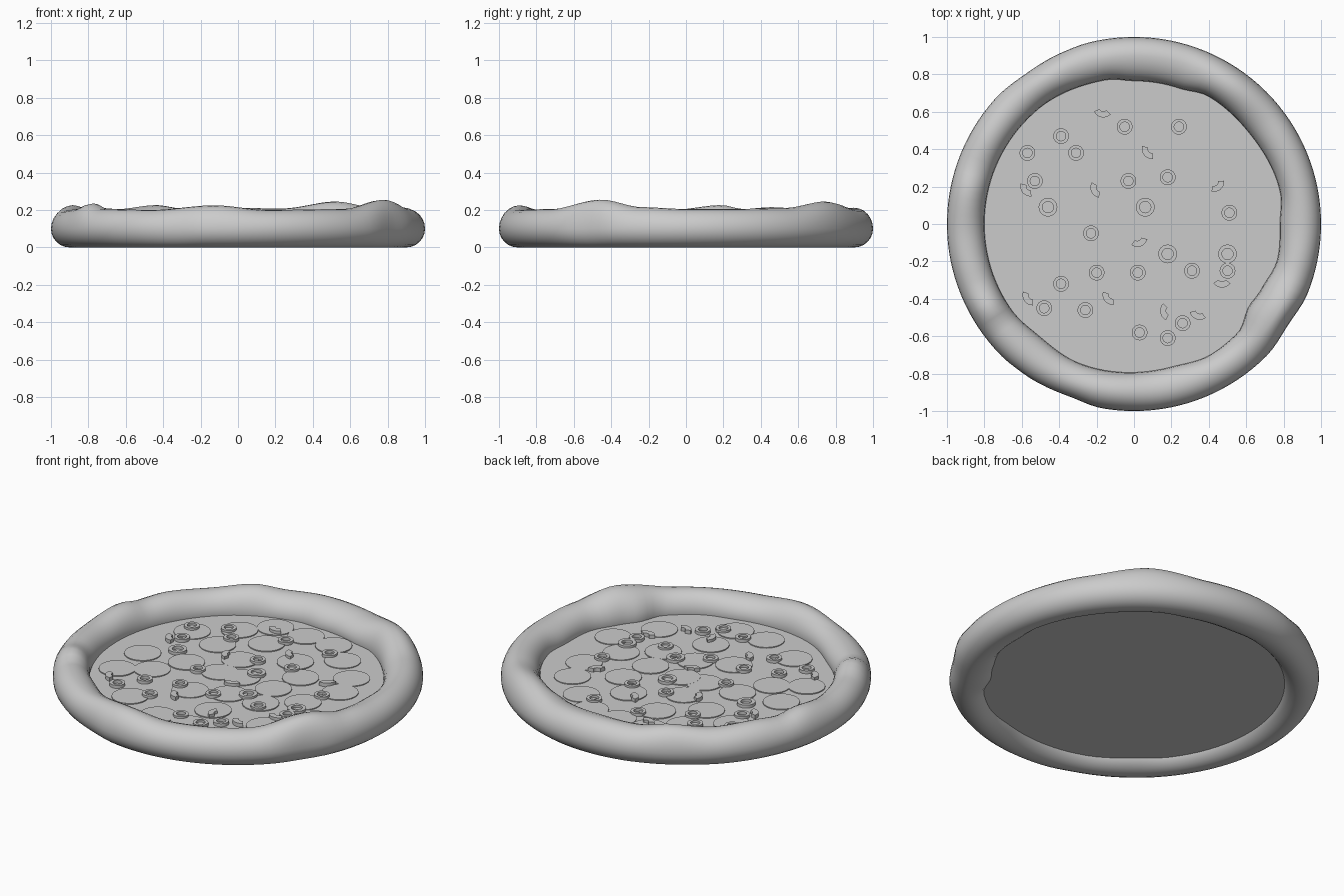
import bpy, bmesh, math

if "Cube" in bpy.data.objects:
    bpy.data.objects.remove(bpy.data.objects["Cube"])

TAU = math.tau

def finish(bm, name):
    bmesh.ops.recalc_face_normals(bm, faces=bm.faces)
    me = bpy.data.meshes.new(name)
    bm.to_mesh(me)
    bm.free()
    ob = bpy.data.objects.new(name, me)
    bpy.context.collection.objects.link(ob)
    bpy.context.view_layer.objects.active = ob
    ob.select_set(True)
    bpy.ops.object.shade_smooth_by_angle(angle=math.radians(40))
    ob.select_set(False)
    return ob

def skin_rings(bm, rings):
    # closed loop of closed cross-sections
    vs = [[bm.verts.new(p) for p in r] for r in rings]
    n, m = len(vs), len(vs[0])
    for i in range(n):
        for j in range(m):
            a, b = vs[i], vs[(i + 1) % n]
            bm.faces.new((a[j], b[j], b[(j + 1) % m], a[(j + 1) % m]))

def periodic(keys, deg):
    # smooth interpolation around the circle
    for k, (a0, v0) in enumerate(keys):
        a1, v1 = keys[(k + 1) % len(keys)]
        span = (a1 - a0) % 360
        d = (deg - a0) % 360
        if d < span:
            t = d / span
            return v0 + (v1 - v0) * t * t * (3 - 2 * t)
    return keys[0][1]

# crust: lumpy hand-rolled ring
inner_r = [(0, .78), (12, .80), (40, .785), (60, .79), (71, .765), (90, .765),
           (101, .785), (130, .80), (180, .80), (215, .80), (230, .785), (248, .80),
           (285, .79), (300, .81), (313, .805), (325, .755), (333, .765), (346, .79)]
top_z = [(0, .205), (15, .205), (35, .21), (55, .245), (75, .208), (95, .212), (108, .205),
         (119, .226), (135, .205), (150, .215), (160, .205), (168, .226), (185, .20),
         (200, .205), (211, .235), (217, .205), (240, .20), (262, .225), (280, .20), (308, .205),
         (330, .255), (345, .215)]
outer_r = [(0, 1), (55, 1), (105, 1), (112, .995), (125, .99), (138, 1), (180, 1),
           (225, 1), (233, .995), (250, .985), (260, 1), (315, 1), (327, .985), (338, 1)]
rings = []
for i in range(128):
    deg = 360 * i / 128
    a = math.radians(deg)
    ri, zt, ro = periodic(inner_r, deg), periodic(top_z, deg), periodic(outer_r, deg)
    ring = []
    for j in range(24):
        t = TAU * j / 24
        c, s = math.cos(t), math.sin(t)
        r = .9 + (c * (ro - .9) if c > 0 else c * (.9 - ri))
        z = .1 + (s * (zt - .1) if s > 0 else s * .1)
        ring.append((r * math.cos(a), r * math.sin(a), z))
    rings.append(ring)
bm = bmesh.new()
skin_rings(bm, rings)
finish(bm, "crust")

def disc(name, x, y, profile, seg):
    # flat-topped round slice from (radius, z) profile
    bm = bmesh.new()
    vs = [[bm.verts.new((x + r * math.cos(TAU * k / seg), y + r * math.sin(TAU * k / seg), z))
           for k in range(seg)] for r, z in profile]
    for a, b in zip(vs, vs[1:]):
        for k in range(seg):
            bm.faces.new((a[k], a[(k + 1) % seg], b[(k + 1) % seg], b[k]))
    bm.faces.new(vs[0])
    bm.faces.new(vs[-1])
    return finish(bm, name)

# base with sauce and cheese
disc("cheese_base", 0, 0, [(.86, .05), (.86, .09)], 96)

# sausage slices
sausage = [(-.2, .64), (0, .64), (.19, .63), (.34, .5), (-.34, .5), (-.12, .44), (-.54, .34),
           (-.33, .28), (.14, .34), (.51, .34), (-.12, .19), (.28, .19), (.56, .16),
           (-.6, -.04), (-.34, 0), (-.12, 0), (.02, .01), (.24, -.01), (.47, -.06),
           (-.44, -.18), (-.6, -.28), (-.12, -.28), (.08, -.2), (.29, -.2), (.62, -.2),
           (-.34, -.53), (.13, -.42), (.47, -.42), (-.08, -.64), (.12, -.64)]
for i, (x, y) in enumerate(sausage):
    disc(f"sausage_slice_{i}", x, y, [(.1, .08), (.1, .095 + .0005 * (i % 3))], 40)

# olive rings
olives = [(-.57, .38), (-.39, .47), (-.05, .52), (.24, .52), (-.31, .38), (-.53, .23),
          (-.03, .23), (.18, .25), (-.46, .09), (.06, .09), (.51, .06), (-.23, -.05),
          (.18, -.16), (.5, -.16), (.5, -.25), (.31, -.25), (.02, -.26), (-.2, -.26),
          (-.39, -.32), (-.48, -.45), (-.26, -.46), (.03, -.58), (.18, -.61), (.26, -.53)]
section = [(1, .085), (1, .108), (.6, .108), (.6, .085)]
for i, (x, y) in enumerate(olives):
    R = .05 if i in (8, 9, 12, 13) else .042
    bm = bmesh.new()
    skin_rings(bm, [[(x + R * r * math.cos(TAU * k / 24), y + R * r * math.sin(TAU * k / 24), z)
                     for r, z in section] for k in range(24)])
    finish(bm, f"olive_ring_{i}")

# curved pepper strips: x, y, facing angle
strips = [(-.17, .59, 260), (.07, .38, 220), (-.58, .18, 220), (-.21, .18, 205), (.45, .2, 310),
          (.03, -.1, 290), (.47, -.32, 270), (-.57, -.4, 215), (-.14, -.4, 220),
          (.16, -.47, 190), (.34, -.49, 250)]
for i, (x, y, ang) in enumerate(strips):
    bm = bmesh.new()
    n, R = 9, .055
    f = math.radians(ang)
    cx, cy = x - .035 * math.cos(f), y - .035 * math.sin(f)
    vs = []
    for k in range(n):
        a = f + math.radians(-55 + 110 * k / (n - 1))
        vs.append([bm.verts.new((cx + r * math.cos(a), cy + r * math.sin(a), z))
                   for r, z in ((R, .085), (R, .112), (R - .032, .112), (R - .032, .085))])
    for a, b in zip(vs, vs[1:]):
        for j in range(4):
            bm.faces.new((a[j], b[j], b[(j + 1) % 4], a[(j + 1) % 4]))
    bm.faces.new(vs[0])
    bm.faces.new(vs[-1])
    finish(bm, f"pepper_strip_{i}")
